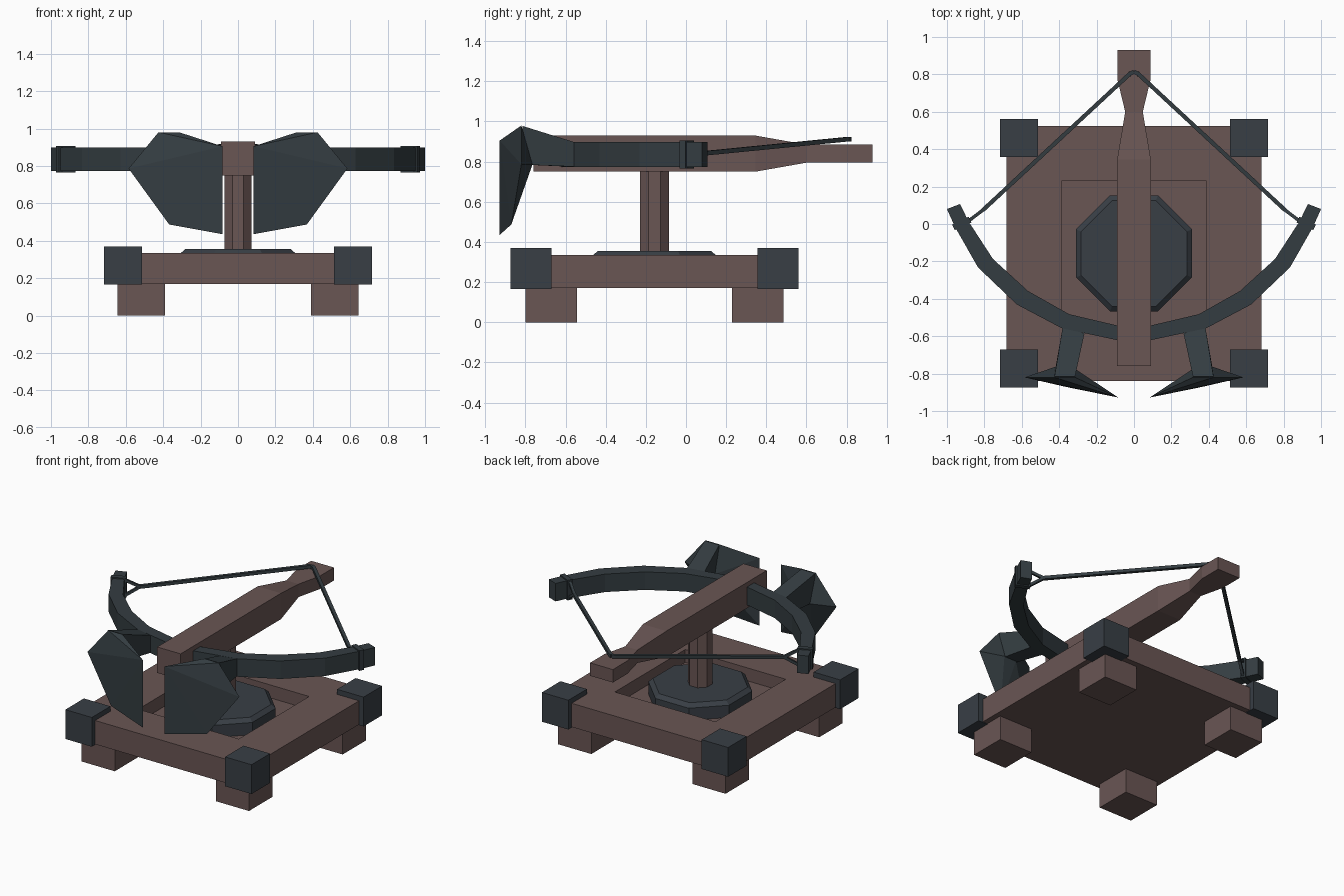
import bpy, bmesh, math
from mathutils import Vector

if "Cube" in bpy.data.objects:
    bpy.data.objects.remove(bpy.data.objects["Cube"])


def material(name, rgb):
    m = bpy.data.materials.new(name)
    m.diffuse_color = (*rgb, 1)
    m.use_nodes = True
    m.node_tree.nodes["Principled BSDF"].inputs["Base Color"].default_value = m.diffuse_color
    return m


WOOD = material("brown wood", (0.142, 0.092, 0.088))
IRON = material("dark iron", (0.040, 0.049, 0.060))
STEEL = material("bow steel", (0.034, 0.046, 0.053))
CY = -0.157  # centre of the base along y


def finish(name, bm, mat):
    bmesh.ops.recalc_face_normals(bm, faces=bm.faces)
    me = bpy.data.meshes.new(name)
    bm.to_mesh(me)
    bm.free()
    me.materials.append(mat)
    ob = bpy.data.objects.new(name, me)
    bpy.context.collection.objects.link(ob)
    return ob


def loft(name, rings, mat):
    """Join equal rings of points into a closed solid."""
    bm = bmesh.new()
    vs = [[bm.verts.new(p) for p in r] for r in rings]
    n = len(vs[0])
    for a, b in zip(vs, vs[1:]):
        for i in range(n):
            bm.faces.new((a[i], a[(i + 1) % n], b[(i + 1) % n], b[i]))
    bm.faces.new(vs[0])
    bm.faces.new(vs[-1])
    return finish(name, bm, mat)


def box(name, x0, x1, y0, y1, z0, z1, mat):
    sq = [(x0, y0), (x1, y0), (x1, y1), (x0, y1)]
    return loft(name, [[(x, y, z) for x, y in sq] for z in (z0, z1)], mat)


def octagon(apothem, z):
    r = apothem / math.cos(math.pi / 8)
    return [(r * math.cos((i + .5) * math.pi / 4), CY + r * math.sin((i + .5) * math.pi / 4), z)
            for i in range(8)]


def rod(name, pts, r, mat):
    """Thin square rod following a path."""
    rings = []
    for i, p in enumerate(pts):
        p = Vector(p)
        d = (Vector(pts[min(i + 1, len(pts) - 1)]) - Vector(pts[max(i - 1, 0)])).normalized()
        s = d.cross(Vector((0, 0, 1))).normalized() * r
        u = s.cross(d).normalized() * r
        rings.append([p + s + u, p - s + u, p - s - u, p + s - u])
    return loft(name, rings, mat)


# Base slab with a square recess in the top
def square(h, z):
    return [(sx * h, CY + sy * h, z) for sx, sy in ((-1, -1), (1, -1), (1, 1), (-1, 1))]


loft("base", [square(.682, .17), square(.682, .335), square(.387, .335), square(.387, .245)], WOOD)

# Feet and iron corner caps
for sx in (-1, 1):
    for sy in (-1, 1):
        fx, fy = sx * .517, CY + sy * .515
        box("foot", fx - .128, fx + .128, fy - .128, fy + .128, 0, .172, WOOD)
        cx, cy = sx * .615, CY + sy * .616
        box("corner_cap", cx - .102, cx + .102, cy - .102, cy + .102, .166, .37, IRON)

# Turntable and post
loft("turntable", [octagon(.31, .24), octagon(.31, .33), octagon(.283, .355)], IRON)
loft("post", [octagon(.073, .35), octagon(.073, .77)], WOOD)

# Stock, narrowing to a grip and flaring at the tail
stations = [(-.76, .09, .75, .93), (.345, .09, .75, .93), (.6, .047, .795, .885),
            (.77, .088, .795, .885), (.93, .088, .795, .885)]
loft("stock", [[(-w, y, a), (w, y, a), (w, y, b), (-w, y, b)] for y, w, a, b in stations], WOOD)

# Bow: matching inner and outer edges, swept tip to tip
inner = [(.93, .107), (.886, .016), (.754, -.187), (.567, -.358), (.347, -.482), (.08, -.545)]
outer = [(1.0, .08), (.957, -.016), (.834, -.232), (.627, -.43), (.385, -.558), (.08, -.623)]


def section(i, s):
    (a, b), (c, d) = inner[i], outer[i]
    return [(s * a, b, .773), (s * c, d, .773), (s * c, d, .898), (s * a, b, .898)]


loft("bow", [section(i, 1) for i in range(6)] + [section(i, -1) for i in range(5, -1, -1)], STEEL)

for s in (-1, 1):
    # String loop band around each bow tip
    d = Vector((s * .42, .907, 0))
    n = Vector((d.y, -d.x, 0))
    c = Vector((s * .921, .003, 0))
    quad = [c + d * (a * .017) + n * (b * .049) for a, b in ((-1, -1), (1, -1), (1, 1), (-1, 1))]
    loft("string_band", [[(p.x, p.y, z) for p in quad] for z in (.766, .906)], STEEL)
    # Split string ends and the main string
    knot = (s * .807, .075, .84)
    for z in (.78, .89):
        rod("string_fork", [(s * .885, .016, z), knot], .009, STEEL)
    rod("bow_string", [knot, (s * .02, .805, .912), (0, .813, .912)], .011, STEEL)

    # Sloping bracket from the bow to the shield
    near = [(.265, -.585, .775), (.382, -.555, .775), (.382, -.555, .897), (.265, -.585, .897)]
    far = [(.325, -.80, .785), (.425, -.80, .785), (.425, -.815, .978), (.315, -.815, .978)]
    loft("shield_bracket", [[(s * x, y, z) for x, y, z in r] for r in (near, far)], STEEL)

    # Faceted shield, thickest where the bracket meets it
    bm = bmesh.new()
    for x, y, z in [(.083, -.928, .435), (.368, -.87, .487), (.585, -.82, .786), (.425, -.82, .98),
                    (.315, -.82, .98), (.083, -.928, .905), (.33, -.765, .785), (.425, -.765, .785)]:
        bm.verts.new((s * x, y, z))
    bmesh.ops.convex_hull(bm, input=bm.verts)
    finish("shield", bm, STEEL)
